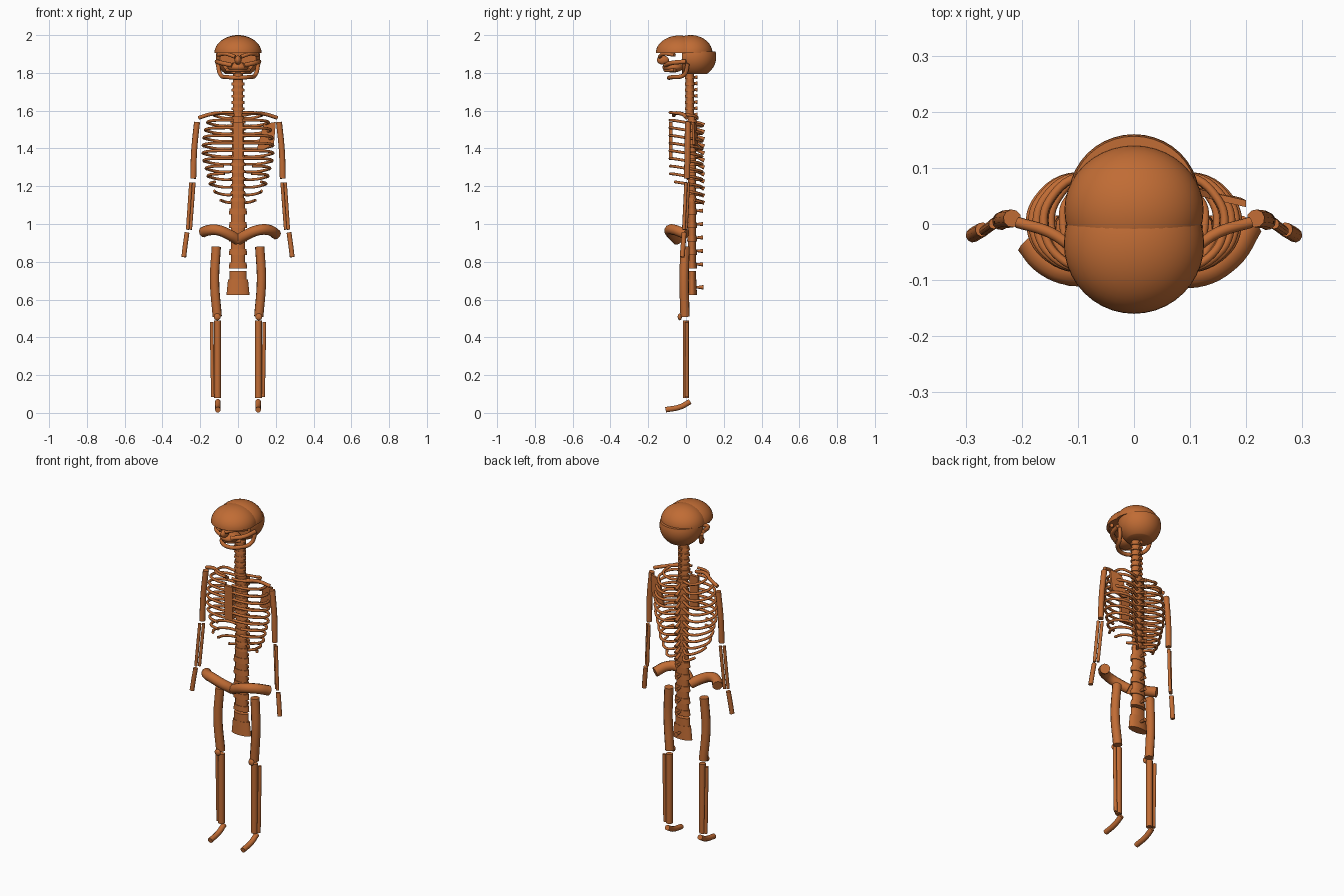
import bpy, bmesh
from mathutils import Vector, Matrix

old = bpy.data.objects.get("Cube")
if old:
    bpy.data.objects.remove(old, do_unlink=True)

bone = bpy.data.materials.new("warm_brown_bone")
bone.use_nodes = True
COLOUR = (0.53, 0.15, 0.035, 1)
bone.diffuse_color = COLOUR
bone.node_tree.nodes["Principled BSDF"].inputs["Base Color"].default_value = COLOUR
SIDES = (("left", 1), ("right", -1))


def finish(obj):
    obj.data.materials.clear()
    obj.data.materials.append(bone)
    bpy.ops.object.select_all(action="DESELECT")
    obj.select_set(True)
    bpy.context.view_layer.objects.active = obj
    if obj.type == "CURVE":
        bpy.ops.object.convert(target="MESH")
    bpy.ops.object.shade_smooth_by_angle(angle=0.7)
    return obj


def tube(name, points, radius, side=1):
    """Smooth round bone following a few points."""
    curve = bpy.data.curves.new(name, "CURVE")
    curve.dimensions = "3D"
    curve.bevel_depth = radius
    curve.bevel_resolution = 3
    curve.resolution_u = 6
    curve.use_fill_caps = True
    spline = curve.splines.new("BEZIER")
    spline.bezier_points.add(len(points) - 1)
    for bp, (x, y, z) in zip(spline.bezier_points, points):
        bp.co = (x * side, y, z)
        bp.handle_left_type = bp.handle_right_type = "AUTO"
    obj = bpy.data.objects.new(name, curve)
    bpy.context.collection.objects.link(obj)
    return finish(obj)


def from_bmesh(name, bm):
    bmesh.ops.recalc_face_normals(bm, faces=bm.faces)
    mesh = bpy.data.meshes.new(name)
    bm.to_mesh(mesh)
    bm.free()
    obj = bpy.data.objects.new(name, mesh)
    bpy.context.collection.objects.link(obj)
    return finish(obj)


def ellipsoid(name, centre, radii, cuts=()):
    """Ellipsoid, optionally trimmed by (point, outward normal) planes."""
    bm = bmesh.new()
    bmesh.ops.create_uvsphere(bm, u_segments=40, v_segments=24, radius=1)
    bmesh.ops.transform(bm, verts=bm.verts,
                        matrix=Matrix.Translation(centre) @ Matrix.Diagonal((*radii, 1)))
    for point, normal in cuts:
        geom = bm.verts[:] + bm.edges[:] + bm.faces[:]
        res = bmesh.ops.bisect_plane(bm, geom=geom, plane_co=point, plane_no=normal,
                                     clear_outer=True)
        edges = [e for e in res["geom_cut"] if isinstance(e, bmesh.types.BMEdge)]
        bmesh.ops.edgeloop_fill(bm, edges=edges)
    return from_bmesh(name, bm)


def drum(bm, y, z0, z1, low, high, depth):
    """Oval vertebra body added to a mesh."""
    res = bmesh.ops.create_cone(bm, cap_ends=True, segments=24, radius1=low, radius2=high,
                                depth=z1 - z0)
    for v in res["verts"]:
        v.co = (v.co.x, v.co.y * depth / max(low, high) + y, v.co.z + (z0 + z1) / 2)


def spike(bm, start, end, r1, r2):
    """Backward spinous process that flares at its tip."""
    a, b = Vector(start), Vector(end)
    turn = (b - a).to_track_quat("Z", "Y").to_matrix().to_4x4()
    bmesh.ops.create_cone(bm, cap_ends=True, segments=10, radius1=r1, radius2=r2,
                          depth=(b - a).length,
                          matrix=Matrix.Translation((a + b) / 2) @ turn)


# Skull
RIM = 1.905
below = ((0, 0, RIM), (0, 0, -1))
ellipsoid("frontal_bone", (0, -0.035, RIM), (0.125, 0.125, 0.093), [below])
ellipsoid("parietal_bone", (0, 0.025, RIM), (0.124, 0.115, 0.095), [below])
ellipsoid("occipital_bone", (0, 0.045, 1.885), (0.117, 0.115, 0.11),
          [((0, 0, 1.912), (0, 0, 1)), ((0, 0, 1.795), (0, 0, -1)),
           ((0, -0.02, 0), (0, -1, 0))])
ellipsoid("upper_jaw", (0, -0.07, 1.83), (0.055, 0.055, 0.028))
ellipsoid("nasal_bone", (0, -0.122, 1.868), (0.018, 0.032, 0.024))
tube("upper_teeth", [(-0.06, -0.06, 1.815), (0, -0.11, 1.815), (0.06, -0.06, 1.815)], 0.01)
tube("lower_jaw", [(-0.108, 0.01, 1.85), (-0.092, -0.01, 1.79), (-0.055, -0.07, 1.778),
                   (0, -0.09, 1.774), (0.055, -0.07, 1.778), (0.092, -0.01, 1.79),
                   (0.108, 0.01, 1.85)], 0.011)
for label, s in SIDES:
    tube(label + "_cheekbone", [(0.112, 0.0, 1.86), (0.09, -0.075, 1.853),
                                (0.03, -0.11, 1.84)], 0.012, s)
    tube(label + "_brow", [(0.105, -0.06, 1.895), (0.06, -0.12, 1.9),
                           (0.015, -0.14, 1.885)], 0.01, s)

# Spine: name, count, bottom, top, body half width, centre y, process length
REGIONS = (("neck", 7, 1.57, 1.80, 0.030, 0.020, 0.022),
           ("chest", 12, 1.12, 1.57, 0.034, 0.032, 0.045),
           ("lower_back", 5, 0.765, 1.12, 0.041, 0.032, 0.038))
for region, count, bottom, top, half, y, reach in REGIONS:
    bm = bmesh.new()
    step = (top - bottom) / count
    for i in range(count):
        z = bottom + i * step
        drum(bm, y, z, z + step * 0.45, half * 1.18, half * 1.1, 0.026)
        drum(bm, y, z + step * 0.45, z + step, half * 0.92, half * 0.92, 0.022)
        drop = 0.02 if region == "chest" else 0.0
        spike(bm, (0, y + 0.018, z + step * 0.3),
              (0, y + 0.02 + reach, z + step * 0.3 - drop), 0.005, 0.011)
    from_bmesh(region + "_vertebrae", bm)
bm = bmesh.new()
drum(bm, 0.032, 0.70, 0.75, 0.045, 0.045, 0.022)
drum(bm, 0.032, 0.625, 0.705, 0.061, 0.053, 0.026)
spike(bm, (0, 0.05, 0.665), (0, 0.092, 0.665), 0.005, 0.012)
from_bmesh("sacrum", bm)

# Ribs: half width of each pair from the top down
WIDTHS = (0.125, 0.16, 0.172, 0.18, 0.184, 0.184, 0.18, 0.168, 0.158, 0.147, 0.125, 0.1)
for i, w in enumerate(WIDTHS):
    z = 1.56 - i * 0.0405
    back = 0.085 if i else 0.06
    path = [(0.02, 0.05, z), (0.55 * w, back, z), (0.93 * w, 0.045, z + 0.012),
            (w, -0.01, z + 0.02), (0.83 * w, -0.06, z + 0.028),
            (0.45 * w, -0.083, z + 0.03), (0.02, -0.083, z + 0.03)]
    keep = 7 if i < 7 else 6 if i < 9 else 5 if i < 10 else 4 if i < 11 else 3
    for label, s in SIDES:
        tube(f"{label}_rib_{i + 1}", path[:keep], 0.0075, s)

# Breastbone
bm = bmesh.new()
bmesh.ops.create_cube(bm, size=1, matrix=Matrix.Translation((0, -0.08, 1.44))
                      @ Matrix.Diagonal((0.055, 0.018, 0.2, 1)))
from_bmesh("breastbone", bm)

# Single shoulder blade, a thin tilted plate on the left
bm = bmesh.new()
outline = [(0.2, 0.03, 1.54), (0.135, 0.045, 1.53), (0.1, 0.055, 1.395), (0.13, 0.05, 1.39),
           (0.19, 0.035, 1.42)]
face = bm.faces.new([bm.verts.new(p) for p in outline])
rim = bmesh.ops.extrude_face_region(bm, geom=[face])
bmesh.ops.translate(bm, vec=(0, 0.012, 0),
                    verts=[v for v in rim["geom"] if isinstance(v, bmesh.types.BMVert)])
from_bmesh("left_shoulder_blade", bm)

# Hip tubes reach slightly different end points
tube("left_hip", [(0, -0.045, 0.915), (0.05, -0.075, 0.945), (0.11, -0.086, 0.968),
                  (0.165, -0.058, 0.968), (0.203, 0.0, 0.945)], 0.028)
tube("right_hip", [(0, -0.045, 0.915), (0.05, -0.075, 0.945), (0.11, -0.083, 0.968),
                   (0.155, -0.065, 0.967), (0.185, -0.03, 0.957)], 0.028, -1)

# Limbs and collarbones
for label, s in SIDES:
    tube(label + "_collarbone", [(0.02, -0.065, 1.575), (0.085, -0.055, 1.587),
                                 (0.15, -0.015, 1.58), (0.208, 0.003, 1.562)], 0.01, s)
    tube(label + "_upper_arm", [(0.217, 0.01, 1.54), (0.232, 0.008, 1.39),
                                (0.237, 0.005, 1.24)], 0.016, s)
    tube(label + "_ulna", [(0.233, 0.012, 1.22), (0.252, 0.0, 0.97)], 0.009, s)
    tube(label + "_radius", [(0.25, 0.0, 1.22), (0.267, -0.012, 0.97)], 0.009, s)
    tube(label + "_hand", [(0.27, -0.01, 0.955), (0.279, -0.015, 0.89),
                           (0.287, -0.02, 0.825)], 0.013, s)
    tube(label + "_thigh", [(0.115, -0.005, 0.88), (0.124, -0.01, 0.7),
                            (0.11, -0.005, 0.51)], 0.025, s)
    ellipsoid(label + "_kneecap", (0.11 * s, -0.033, 0.508), (0.018, 0.011, 0.018))
    tube(label + "_shin", [(0.108, 0, 0.49), (0.108, 0.0, 0.08)], 0.018, s)
    tube(label + "_calf_bone", [(0.14, 0.005, 0.48), (0.133, 0.005, 0.085)], 0.01, s)
    tube(label + "_foot", [(0.107, 0.022, 0.06), (0.107, -0.03, 0.032),
                           (0.107, -0.108, 0.0165)], 0.015, s)
